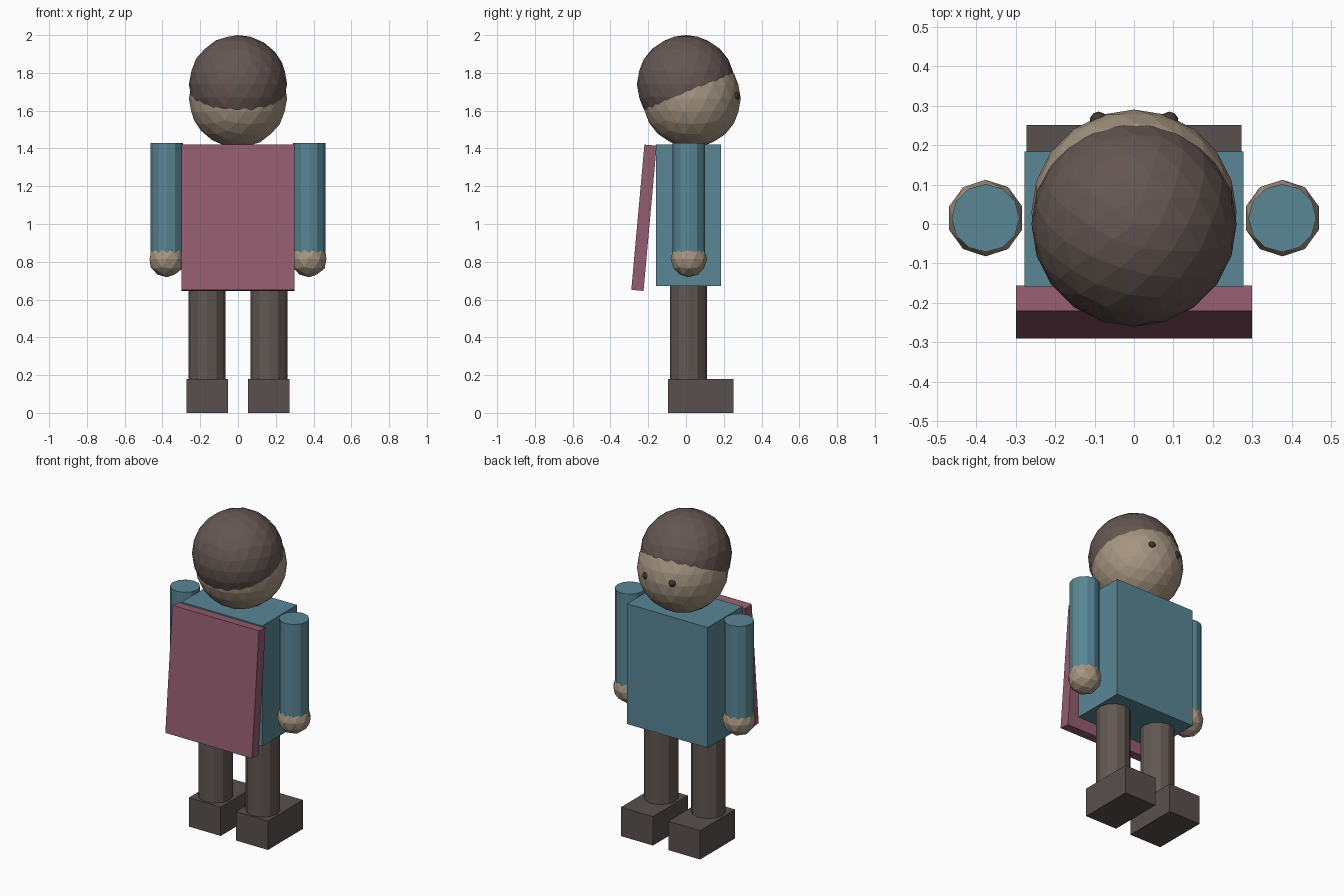
import bpy

if "Cube" in bpy.data.objects:
    bpy.data.objects.remove(bpy.data.objects["Cube"])


def material(name, rgb):
    m = bpy.data.materials.new(name)
    m.diffuse_color = (*rgb, 1)
    m.use_nodes = True
    m.node_tree.nodes["Principled BSDF"].inputs["Base Color"].default_value = m.diffuse_color
    return m


SKIN = material("skin", (0.38, 0.30, 0.22))
HAIR = material("hair_brown", (0.13, 0.095, 0.085))
TEAL = material("teal_cloth", (0.10, 0.24, 0.30))
TROUSER = material("trouser_brown", (0.12, 0.095, 0.085))
SHOE = material("shoe_grey", (0.10, 0.08, 0.075))
CAPE = material("cape_red", (0.30, 0.11, 0.16))
EYE = material("eye_dark", (0.05, 0.04, 0.04))


def finish(name, mat):
    ob = bpy.context.object
    ob.name = name
    ob.data.materials.append(mat)
    return ob


def box(name, mat, centre, size, tilt=0.0):
    bpy.ops.mesh.primitive_cube_add(size=1, location=centre, rotation=(tilt, 0, 0))
    bpy.context.object.scale = size
    return finish(name, mat)


def ball(name, mat, centre, radius, subdivisions):
    bpy.ops.mesh.primitive_ico_sphere_add(
        subdivisions=subdivisions, radius=radius, location=centre)
    return finish(name, mat)


def limb(name, mat, x, y, radius, z0, z1):
    bpy.ops.mesh.primitive_cylinder_add(
        vertices=12, radius=radius, depth=z1 - z0, location=(x, y, (z0 + z1) / 2))
    return finish(name, mat)


# Head: hair ball overlapping a lower, slightly forward face ball
ball("face", SKIN, (0, 0.03, 1.665), 0.26, 3)
ball("hair", HAIR, (0, 0, 1.74), 0.26, 3)

# Body and tilted cape on the back
box("torso", TEAL, (0, 0.013, 1.047), (0.556, 0.342, 0.75))
box("cape", CAPE, (0, -0.2225, 1.033), (0.597, 0.065, 0.772), -0.09)

# Paired parts
for side, s in (("left", -1), ("right", 1)):
    ball(f"eye_{side}", EYE, (s * 0.09, 0.263, 1.678), 0.022, 2)
    limb(f"arm_{side}", TEAL, s * 0.376, 0.015, 0.086, 0.82, 1.43)
    ball(f"hand_{side}", SKIN, (s * 0.376, 0.015, 0.815), 0.097, 2)
    limb(f"leg_{side}", TROUSER, s * 0.163, 0.012, 0.098, 0.15, 0.70)
    box(f"shoe_{side}", SHOE, (s * 0.163, 0.078, 0.09), (0.22, 0.345, 0.18))
